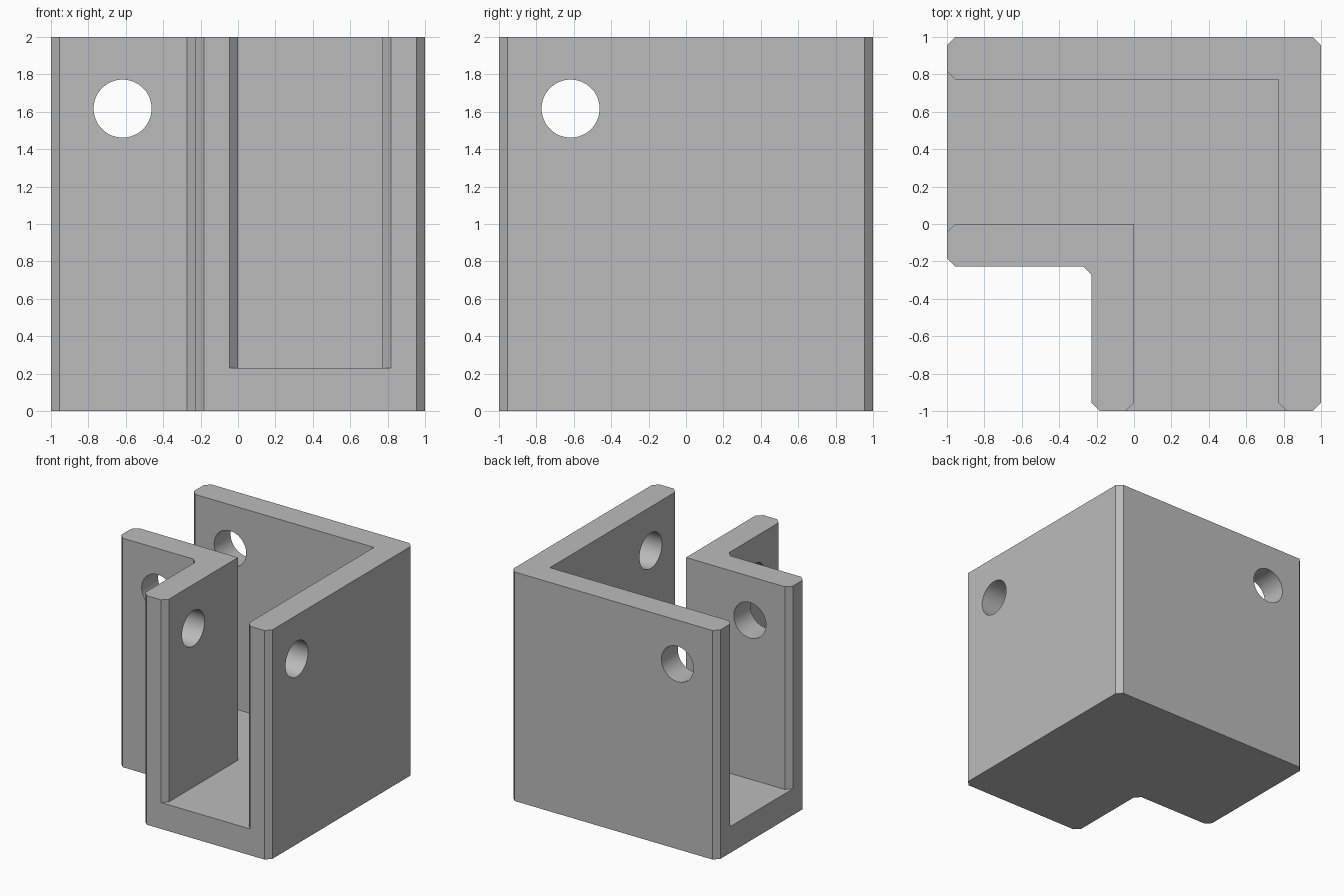
import bpy, bmesh, math

if "Cube" in bpy.data.objects:
    bpy.data.objects.remove(bpy.data.objects["Cube"])

C = 0.045            # chamfer width
T = 0.227            # wall thickness
FLOOR = 0.23         # floor thickness
HOLE_AT, HOLE_Z, HOLE_R = -0.617, 1.617, 0.155

grey = bpy.data.materials.new("grey")
grey.diffuse_color = (0.5, 0.5, 0.5, 1)
grey.use_nodes = True
grey.node_tree.nodes["Principled BSDF"].inputs["Base Color"].default_value = grey.diffuse_color


def prism(name, outline, z0, z1):
    """Extrude a closed outline in the ground plane from z0 to z1."""
    bm = bmesh.new()
    face = bm.faces.new([bm.verts.new((x, y, z0)) for x, y in outline])
    top = bmesh.ops.extrude_face_region(bm, geom=[face])["geom"]
    bmesh.ops.translate(bm, vec=(0, 0, z1 - z0),
                        verts=[v for v in top if isinstance(v, bmesh.types.BMVert)])
    bmesh.ops.recalc_face_normals(bm, faces=bm.faces)
    mesh = bpy.data.meshes.new(name)
    bm.to_mesh(mesh)
    bm.free()
    obj = bpy.data.objects.new(name, mesh)
    bpy.context.collection.objects.link(obj)
    mesh.materials.append(grey)
    return obj


def cut(target, cutter):
    cutter.hide_render = True
    mod = target.modifiers.new(cutter.name, 'BOOLEAN')
    mod.operation = 'DIFFERENCE'
    mod.solver = 'EXACT'
    mod.object = cutter
    bpy.context.view_layer.objects.active = target
    bpy.ops.object.modifier_apply(modifier=mod.name)
    bpy.data.objects.remove(cutter)


def mirror_diagonal(half):
    """Complete an outline symmetric about the line y = -x... swapped axes."""
    return half + [(y, x) for x, y in reversed(half)]


# Chamfered corner block: one half, then the same with x and y swapped
body = prism("corner_bracket", mirror_diagonal([
    (-T - C, -T), (-1 + C, -T), (-1, -T + C),
    (-1, 1 - C), (-1 + C, 1), (1 - C, 1)]), 0, 2)

# L-shaped channel, flared at both open ends
F = 0.2
channel = prism("channel_cutter", [
    (0, 0), (-1 + C, 0), (-1 + C - F, -F),
    (-1 + C - F, 1 - T + F), (-1 + C, 1 - T), (1 - T, 1 - T),
    (1 - T, -1 + C), (1 - T + F, -1 + C - F),
    (-F, -1 + C - F), (0, -1 + C)], FLOOR, 2.3)
cut(body, channel)

# Bolt holes through both walls of each arm
for name, loc, rot in (
        ("side_arm_hole", (HOLE_AT, 0.4, HOLE_Z), (math.pi / 2, 0, 0)),
        ("front_arm_hole", (0.4, HOLE_AT, HOLE_Z), (0, math.pi / 2, 0))):
    bpy.ops.mesh.primitive_cylinder_add(vertices=64, radius=HOLE_R, depth=2,
                                        location=loc, rotation=rot)
    drill = bpy.context.object
    drill.name = name
    drill.data.materials.append(grey)
    cut(body, drill)

# Smooth hole walls, crisp edges elsewhere
bpy.ops.object.select_all(action='DESELECT')
body.select_set(True)
bpy.context.view_layer.objects.active = body
bpy.ops.object.shade_smooth_by_angle(angle=math.radians(30))
